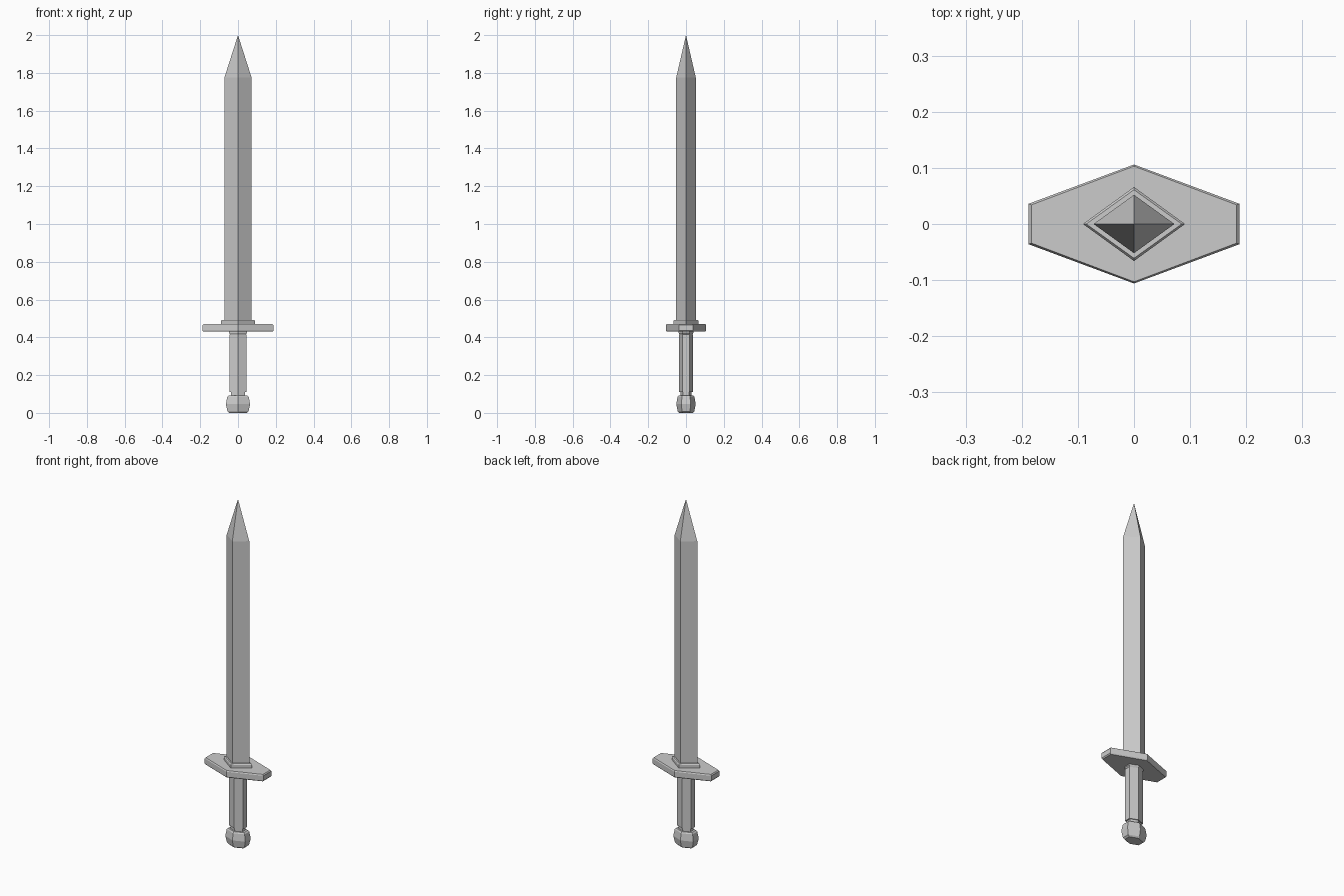
import bpy, bmesh

if "Cube" in bpy.data.objects:
    bpy.data.objects.remove(bpy.data.objects["Cube"])


def hexagon(hx, hy, flat):
    # ridge at +-y, flat ends at +-x
    return [(hx, -flat), (hx, flat), (0, hy), (-hx, flat), (-hx, -flat), (0, -hy)]


def diamond(hx, hy):
    return [(hx, 0), (0, hy), (-hx, 0), (0, -hy)]


def loft(name, sections, tip=None):
    """Stack (z, outline) sections into a closed solid, optionally ending in a point."""
    bm = bmesh.new()
    rings = [[bm.verts.new((x, y, z)) for x, y in pts] for z, pts in sections]
    n = len(rings[0])
    for a, b in zip(rings, rings[1:]):
        for i in range(n):
            j = (i + 1) % n
            bm.faces.new((a[i], a[j], b[j], b[i]))
    bm.faces.new(rings[0][::-1])
    top = rings[-1]
    if tip is None:
        bm.faces.new(top)
    else:
        apex = bm.verts.new((0, 0, tip))
        for i in range(n):
            bm.faces.new((top[i], top[(i + 1) % n], apex))
    bmesh.ops.recalc_face_normals(bm, faces=bm.faces)
    mesh = bpy.data.meshes.new(name)
    bm.to_mesh(mesh)
    bm.free()
    obj = bpy.data.objects.new(name, mesh)
    bpy.context.collection.objects.link(obj)
    return obj


# Blade with pointed tip
loft("blade", [(0.485, diamond(0.072, 0.052)), (1.775, diamond(0.072, 0.052))], tip=2.0)

# Diamond collar at the blade root
loft("blade_collar", [(0.465, diamond(0.091, 0.066)), (0.487, diamond(0.091, 0.066)),
                      (0.493, diamond(0.085, 0.061))])

# Crossguard with slightly eased edges
loft("crossguard", [(0.43, hexagon(0.183, 0.103, 0.034)), (0.436, hexagon(0.188, 0.106, 0.036)),
                    (0.464, hexagon(0.188, 0.106, 0.036)), (0.47, hexagon(0.183, 0.103, 0.034))])

# Grip and the narrow necks at both ends
loft("grip", [(0.11, hexagon(0.045, 0.036, 0.018)), (0.415, hexagon(0.045, 0.036, 0.018))])
loft("upper_neck", [(0.41, hexagon(0.037, 0.030, 0.015)), (0.424, hexagon(0.048, 0.039, 0.019)),
                    (0.432, hexagon(0.048, 0.039, 0.019))])
loft("lower_neck", [(0.085, hexagon(0.038, 0.030, 0.015)), (0.112, hexagon(0.038, 0.030, 0.015))])

# Faceted pommel
loft("pommel", [(0.0, hexagon(0.047, 0.036, 0.018)), (0.008, hexagon(0.056, 0.044, 0.021)),
                (0.046, hexagon(0.064, 0.051, 0.025)), (0.085, hexagon(0.057, 0.045, 0.021)),
                (0.092, hexagon(0.050, 0.039, 0.019))])
